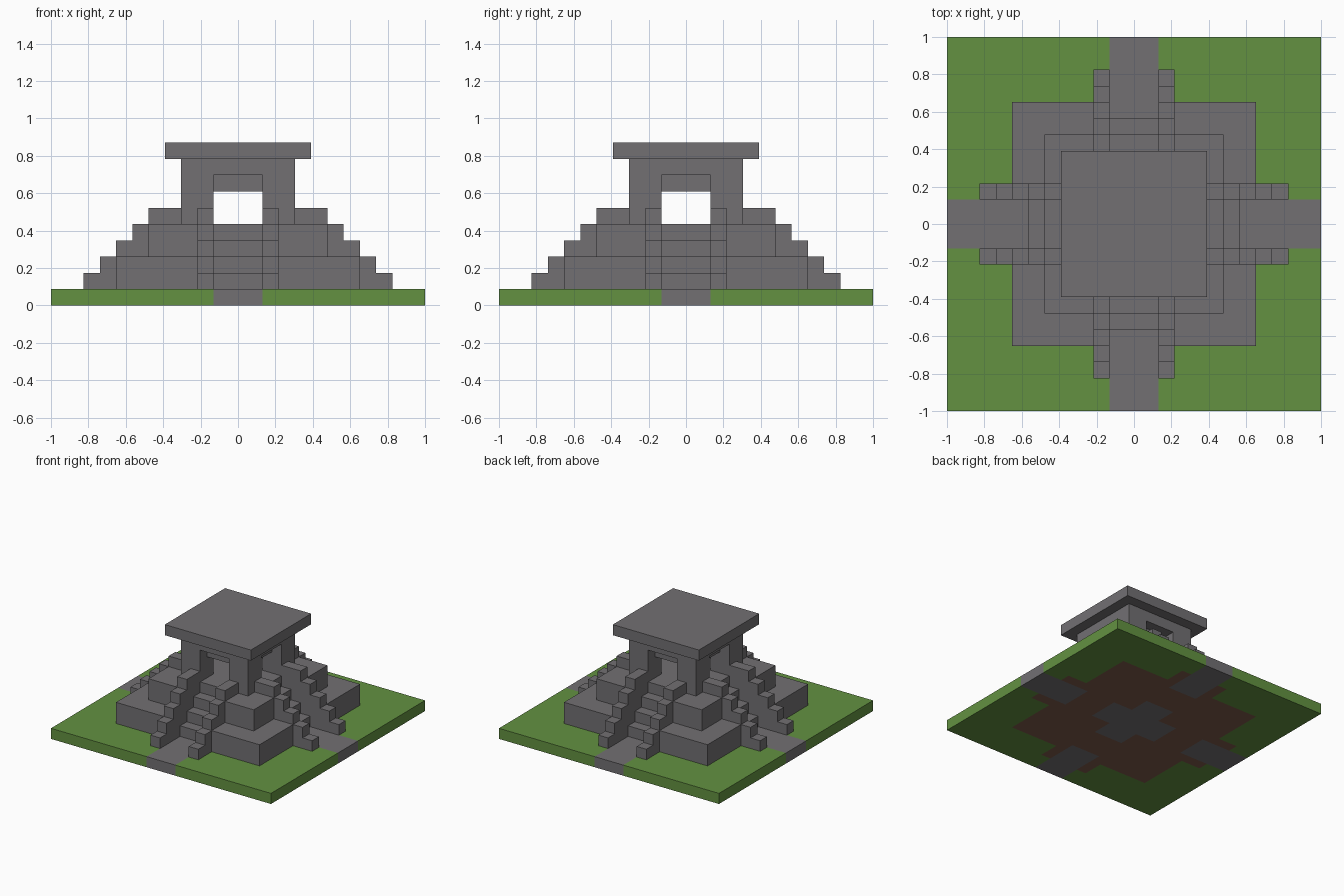
import bpy
import bmesh
from mathutils import Matrix

cube = bpy.data.objects.get("Cube")
if cube:
    bpy.data.objects.remove(cube, do_unlink=True)

U = 2 / 23  # one block


def make_material(name, rgb):
    mat = bpy.data.materials.new(name)
    mat.use_nodes = True
    colour = (*rgb, 1)
    mat.diffuse_color = colour
    mat.node_tree.nodes["Principled BSDF"].inputs["Base Color"].default_value = colour
    return mat


stone = make_material("grey stone", (0.168, 0.162, 0.171))
grass = make_material("green grass", (0.125, 0.285, 0.053))
dirt = make_material("brown dirt", (0.21, 0.107, 0.07))


def finish(name, bm, mats):
    mesh = bpy.data.meshes.new(name)
    bm.to_mesh(mesh)
    bm.free()
    for mat in mats:
        mesh.materials.append(mat)
    obj = bpy.data.objects.new(name, mesh)
    bpy.context.collection.objects.link(obj)
    return obj


def add_box(bm, x, y, z):
    """Box from (low, high) ranges in block units."""
    size = Matrix.Diagonal([(r[1] - r[0]) * U for r in (x, y, z)] + [1])
    centre = Matrix.Translation([(r[0] + r[1]) / 2 * U for r in (x, y, z)])
    bmesh.ops.create_cube(bm, size=1, matrix=centre @ size)


def blocks(name, boxes, turns=1):
    """Stone boxes, repeated by quarter turns about the centre."""
    bm = bmesh.new()
    for turn in range(turns):
        before = set(bm.verts)
        for box in boxes:
            add_box(bm, *box)
        new = [v for v in bm.verts if v not in before]
        rot = Matrix.Rotation(turn * 1.5707963, 3, "Z")
        bmesh.ops.rotate(bm, verts=new, cent=(0, 0, 0), matrix=rot)
    return finish(name, bm, [stone])


# Ground slab: grass, four stone paths, and dirt beneath the pyramid
def ground_material(x, y):
    near, far = sorted((abs(x), abs(y)))
    if near < 1.5 and (far > 6.5 or far < 3.5):
        return 0
    if far < 7.5 or (near < 2.5 and far < 9.5):
        return 2
    return 1


bm = bmesh.new()
bmesh.ops.create_grid(bm, x_segments=23, y_segments=23, size=1)
extruded = bmesh.ops.extrude_face_region(bm, geom=bm.faces[:])
top = [g for g in extruded["geom"] if isinstance(g, bmesh.types.BMVert)]
bmesh.ops.translate(bm, verts=top, vec=(0, 0, U))
bmesh.ops.recalc_face_normals(bm, faces=bm.faces[:])
for face in bm.faces:
    c = face.calc_center_median() / U
    face.material_index = ground_material(c.x, c.y)
finish("ground", bm, [stone, grass, dirt])

# Two pyramid tiers, split by the stair channels
blocks("lower_tier", [((1.5, 7.5), (1.5, 7.5), (1, 3))], 4)
blocks("upper_tier", [((1.5, 5.5), (1.5, 5.5), (3, 5))], 4)
blocks("core", [((-2.5, 2.5), (-2.5, 2.5), (1, 5))])

# Stepped walls on both sides of every stair
side_walls = []
for side in ((-2.5, -1.5), (1.5, 2.5)):
    for i in range(5):
        inner = 3.5 if i == 4 else 8.5 - i
        side_walls.append((side, (-9.5 + i, -inner), (1, 2 + i)))
blocks("stair_walls", side_walls, 4)

# Recessed stairs climbing to the doorways
stairs = [((-1.5, 1.5), (-6.5 + i, -5.5 + i), (1, 2 + i)) for i in range(4)]
blocks("stairs", stairs, 4)

# Temple: corner piers, outer lintels and a lower inner ceiling
blocks("temple_piers", [((1.5, 3.5), (1.5, 3.5), (5, 9))], 4)
blocks("door_lintels", [((-1.5, 1.5), (-3.5, -2.5), (8, 9))], 4)
blocks("inner_ceiling", [((-2.5, 2.5), (-2.5, 2.5), (7, 9))])
blocks("roof", [((-4.5, 4.5), (-4.5, 4.5), (9, 10))])
